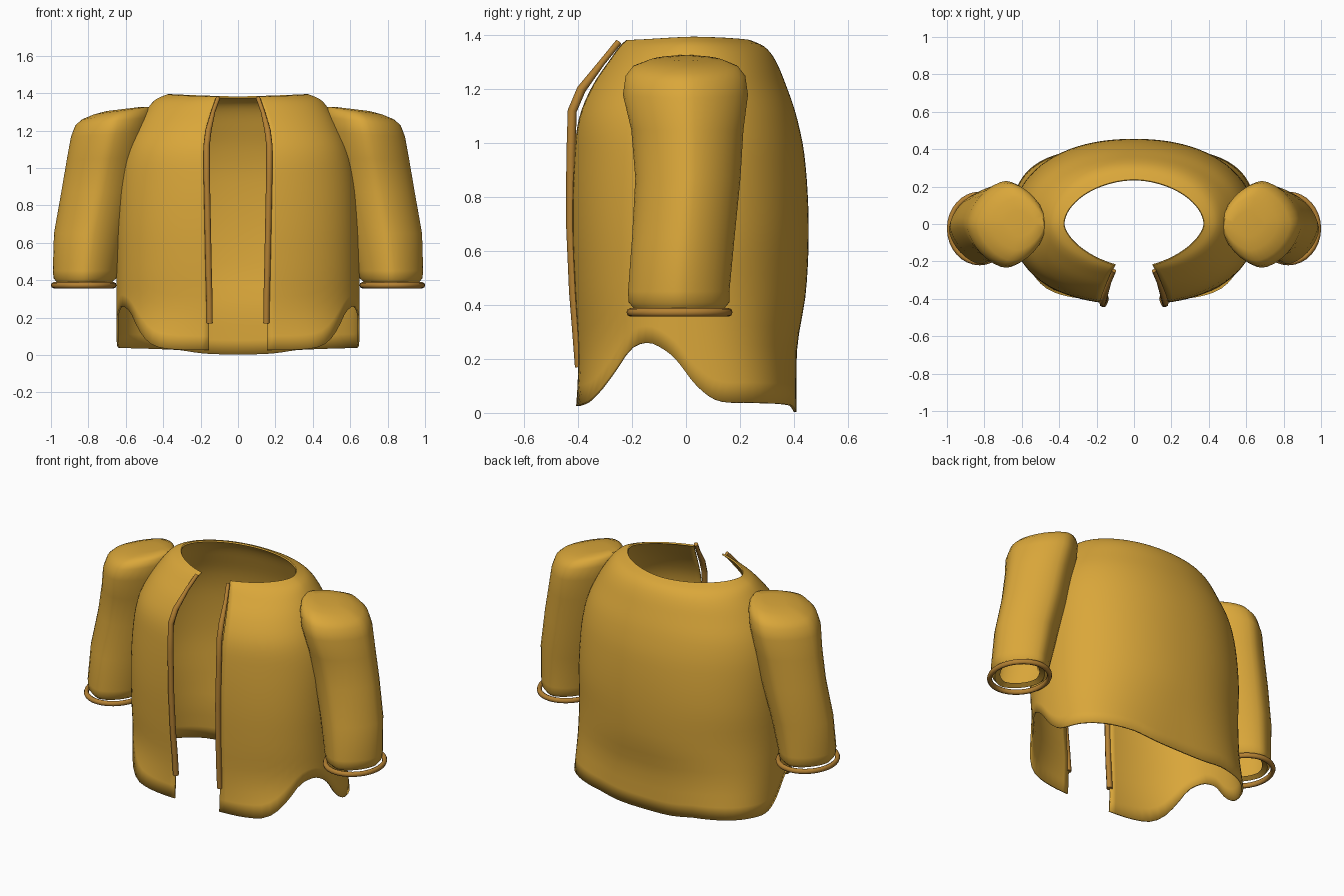
import bpy
from math import sin, cos, pi, copysign

if "Cube" in bpy.data.objects:
    bpy.data.objects.remove(bpy.data.objects["Cube"])


def material(name, colour):
    m = bpy.data.materials.new(name)
    m.use_nodes = True
    m.diffuse_color = colour
    m.node_tree.nodes["Principled BSDF"].inputs["Base Color"].default_value = colour
    return m


CLOTH = material("ochre cloth", (0.7, 0.385, 0.042, 1))
TRIM = material("brown trim", (0.46, 0.22, 0.033, 1))


def smoothed(keys, z):
    """Interpolate rows of (position, values...) with a cubic spline."""
    z = min(max(z, keys[0][0]), keys[-1][0])
    i = next(k for k in range(len(keys) - 1) if z <= keys[k + 1][0])
    p1, p2 = keys[i], keys[i + 1]
    p0, p3 = keys[max(i - 1, 0)], keys[min(i + 2, len(keys) - 1)]
    span = p2[0] - p1[0]
    u = (z - p1[0]) / span
    out = []
    for a, b, c, d in list(zip(p0, p1, p2, p3))[1:]:
        m1 = (c - a) / (p2[0] - p0[0]) * span
        m2 = (d - b) / (p3[0] - p1[0]) * span
        out.append(b + u * m1 + u * u * (3 * (c - b) - 2 * m1 - m2)
                   + u ** 3 * (2 * (b - c) + m1 + m2))
    return out


def loft(name, rings, closed, mat, thickness=0.0, cap=False):
    """Skin a list of point rings, running upwards and anticlockwise."""
    n = len(rings[0])
    verts = [p for r in rings for p in r]
    faces = [(i * n + j, i * n + (j + 1) % n, (i + 1) * n + (j + 1) % n, (i + 1) * n + j)
             for i in range(len(rings) - 1) for j in range(n if closed else n - 1)]
    if cap:
        faces.append(tuple(range(len(verts) - n, len(verts))))
    mesh = bpy.data.meshes.new(name)
    mesh.from_pydata(verts, [], faces)
    mesh.materials.append(mat)
    ob = bpy.data.objects.new(name, mesh)
    bpy.context.collection.objects.link(ob)
    if thickness:
        s = ob.modifiers.new("thickness", "SOLIDIFY")
        s.thickness = thickness
        s.offset = -1
    bpy.ops.object.select_all(action="DESELECT")
    ob.select_set(True)
    bpy.context.view_layer.objects.active = ob
    bpy.ops.object.shade_smooth_by_angle(angle=0.9)


# Jacket body: height, half width, front depth, back depth,
# front squareness, back squareness, half gap
BODY = [
    (0.0, 0.65, 0.41, 0.41, 3.3, 3.1, 0.155), (0.12, 0.65, 0.405, 0.41, 2.6, 2.8, 0.155),
    (0.25, 0.65, 0.408, 0.413, 2.25, 2.5, 0.155), (0.45, 0.65, 0.42, 0.445, 2.3, 2.2, 0.16),
    (0.7, 0.65, 0.43, 0.455, 2.3, 2.2, 0.165), (0.95, 0.635, 0.425, 0.44, 2.25, 2.15, 0.17),
    (1.1, 0.6, 0.405, 0.41, 2.3, 2.15, 0.172), (1.22, 0.545, 0.355, 0.37, 2.2, 2.1, 0.158),
    (1.32, 0.482, 0.29, 0.328, 2, 2.1, 0.13), (1.37, 0.435, 0.258, 0.288, 1.8, 2, 0.112),
    (1.395, 0.375, 0.238, 0.237, 1.65, 1.85, 0.1)]

# Hem height against depth, with the scooped notch at each side
HEM = [(-0.41, 0.025), (-0.385, 0.03), (-0.355, 0.045), (-0.32, 0.09), (-0.285, 0.145),
       (-0.22, 0.235), (-0.15, 0.26), (-0.1, 0.245), (-0.04, 0.2), (0.04, 0.1),
       (0.12, 0.045), (0.25, 0.038), (0.39, 0.028), (0.41, 0.003)]


def body_point(z, s):
    """Point at height z, s running 0..1 round from one front edge to the other."""
    a, front, back, n_front, n_back, gap = smoothed(BODY, z)
    # start angle that lands exactly on the half gap
    ratio = (gap / a) / (1 - (gap / a) ** n_front) ** (1 / n_front)
    t0 = ratio / (1 + ratio) * pi / 2
    t = t0 + s * (2 * pi - 2 * t0)
    quad, q = int(t // (pi / 2)), t % (pi / 2) / (pi / 2)
    depth, n = (-front, n_front) if quad in (0, 3) else (back, n_back)
    u, v = (q, 1 - q) if quad % 2 == 0 else (1 - q, q)
    r = (u ** n + v ** n) ** (1 / n)
    return a * u / r * (1 if quad < 2 else -1), depth * v / r


COLS, ROWS, TOP = 96, 36, 1.395
grid = []
for i in range(ROWS + 1):
    v = 1 - (1 - i / ROWS) ** 2
    row = []
    for j in range(COLS + 1):
        s = j / COLS
        hem = smoothed(HEM, body_point(0.08, s)[1])[0]
        z = hem + (TOP - hem) * v
        x, y = body_point(z, s)
        # neckline dips slightly at centre front and back
        dip = 0.012 * v ** 12 * cos(2 * pi * s) ** 2
        row.append((x, y, z - dip))
    grid.append(row)
loft("jacket_body", grid, False, CLOTH, 0.01)

# Sleeve rings: height, inner x, outer x, centre y, half depth, slope of ring
SLEEVE = [
    (0.4, 0.71, 0.935, -0.025, 0.13, 0), (0.385, 0.68, 0.965, -0.025, 0.165, 0),
    (0.41, 0.65, 0.986, -0.026, 0.187, 0), (0.45, 0.643, 0.99, -0.027, 0.188, 0),
    (0.65, 0.6, 0.984, -0.01, 0.19, 0), (0.87, 0.545, 0.945, 0.007, 0.195, 0),
    (1.05, 0.505, 0.915, 0.005, 0.208, 0.02), (1.18, 0.475, 0.893, -0.002, 0.232, 0.06),
    (1.25, 0.465, 0.87, -0.002, 0.222, 0.11), (1.285, 0.468, 0.835, -0.002, 0.195, 0.14),
    (1.307, 0.48, 0.77, 0, 0.14, 0.14), (1.315, 0.53, 0.7, 0, 0.07, 0.12)]


def rounded(c):
    """Pull a circle coordinate in towards a softened diamond."""
    return copysign(abs(c) ** 1.22, c)


# Piping along the front edges: height, depth
PIPING = [(0.17, -0.395), (0.3, -0.405), (0.45, -0.417), (0.7, -0.428), (0.95, -0.427),
          (1.12, -0.422), (1.2, -0.388), (1.3, -0.311), (1.375, -0.25)]

for side, sign in (("left", 1), ("right", -1)):
    rings = []
    for z, x0, x1, cy, ry, slope in SLEEVE:
        cx, rx = (x0 + x1) / 2, (x1 - x0) / 2
        ring = []
        for k in range(32):
            t = sign * 2 * pi * k / 32
            dx = rx * rounded(cos(t))
            ring.append((sign * (cx + dx), cy + ry * rounded(sin(t)), z - slope * dx))
        rings.append(ring)
    loft(side + "_sleeve", rings, True, CLOTH, cap=True)

    # Cuff ring
    bpy.ops.mesh.primitive_torus_add(
        major_segments=32, minor_segments=8, major_radius=0.165, minor_radius=0.014,
        location=(sign * 0.825, -0.024, 0.373))
    cuff = bpy.context.object
    cuff.name = side + "_cuff"
    cuff.scale = (0.98, 1.1, 1.15)
    cuff.data.materials.append(TRIM)
    bpy.ops.object.shade_smooth()

    curve = bpy.data.curves.new(side + "_front_piping", "CURVE")
    curve.dimensions = "3D"
    curve.bevel_depth = 0.017
    curve.bevel_resolution = 2
    curve.use_fill_caps = True
    line = curve.splines.new("POLY")
    line.points.add(len(PIPING) - 1)
    for p, (z, y) in zip(line.points, PIPING):
        p.co = (sign * (body_point(z, 0)[0] - 0.003), y, z, 1)
        p.radius = 0.7 if z > 1.25 else 1
    curve.materials.append(TRIM)
    piping = bpy.data.objects.new(side + "_front_piping", curve)
    bpy.context.collection.objects.link(piping)
